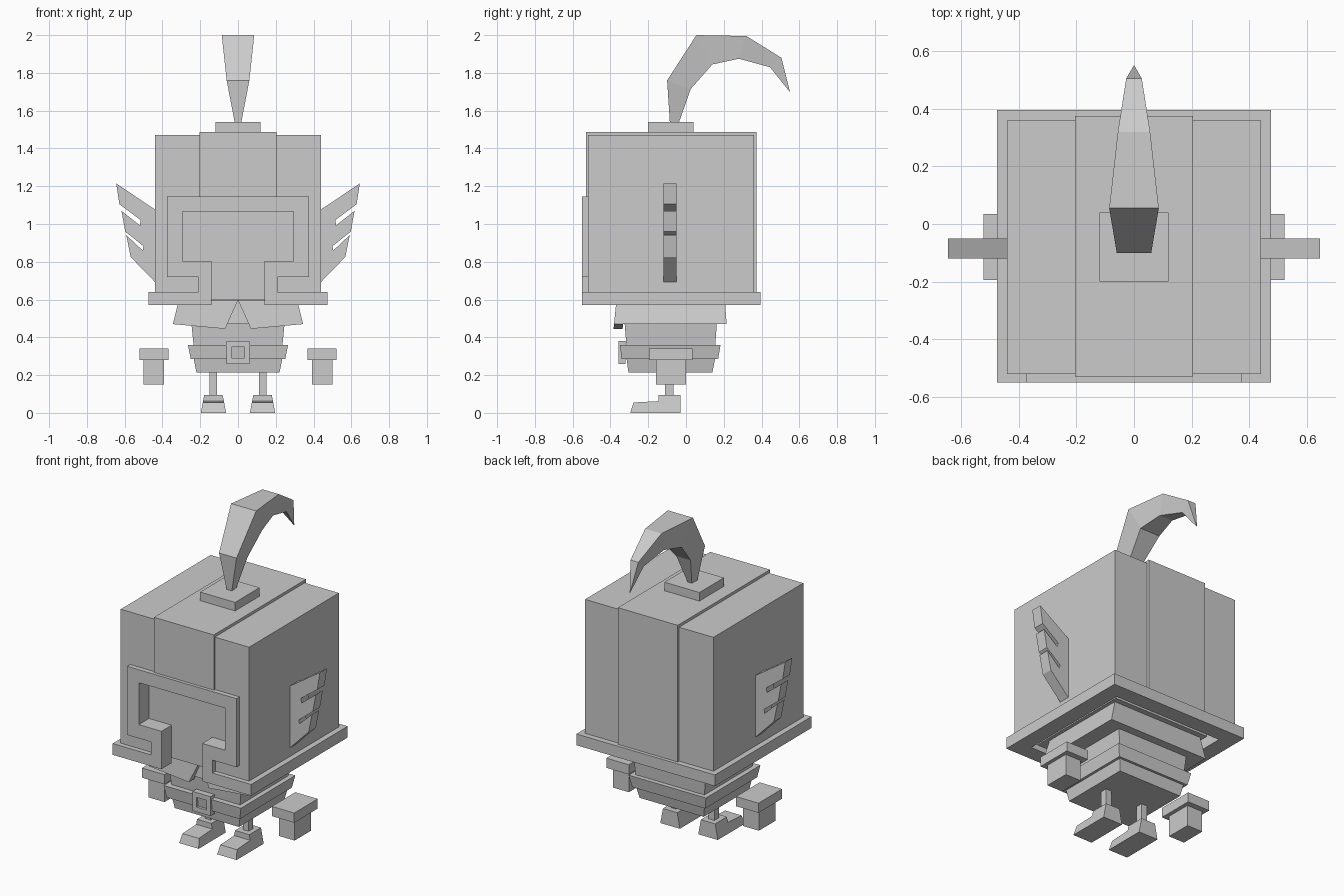
import bpy, bmesh

if "Cube" in bpy.data.objects:
    bpy.data.objects.remove(bpy.data.objects["Cube"])

grey = bpy.data.materials.new("plain grey")
grey.diffuse_color = (0.6, 0.6, 0.6, 1)
grey.use_nodes = True
grey.node_tree.nodes["Principled BSDF"].inputs["Base Color"].default_value = grey.diffuse_color


def finish(name, bm):
    bmesh.ops.recalc_face_normals(bm, faces=bm.faces)
    me = bpy.data.meshes.new(name)
    bm.to_mesh(me)
    bm.free()
    me.materials.append(grey)
    ob = bpy.data.objects.new(name, me)
    bpy.context.collection.objects.link(ob)
    return ob


def loft(name, rings):
    """Join rings of points into a closed solid."""
    bm = bmesh.new()
    loops = [[bm.verts.new(p) for p in r] for r in rings]
    n = len(loops[0])
    for a, b in zip(loops, loops[1:]):
        for i in range(n):
            j = (i + 1) % n
            bm.faces.new((a[i], a[j], b[j], b[i]))
    bm.faces.new(loops[0])
    bm.faces.new(loops[-1])
    return finish(name, bm)


def rect(x0, x1, y0, y1, z):
    return [(x0, y0, z), (x1, y0, z), (x1, y1, z), (x0, y1, z)]


def box(name, x0, x1, y0, y1, z0, z1):
    return loft(name, [rect(x0, x1, y0, y1, z0), rect(x0, x1, y0, y1, z1)])


def prism_xz(name, pts, y0, y1):
    return loft(name, [[(x, y, z) for x, z in pts] for y in (y0, y1)])


def prism_yz(name, pts, x0, x1):
    return loft(name, [[(x, y, z) for y, z in pts] for x in (x0, x1)])


def mirrored(pts):
    """Complete a left-right symmetric outline from its right half."""
    return pts + [(-x, z) for x, z in reversed(pts)]


# Helmet shell, open below and at the face
opening = [(.14, .57), (.14, .805), (.295, .805), (.295, 1.065)]
box("helmet_back", -.44, .44, .295, .36, .6, 1.47)
box("helmet_top", -.44, .44, -.52, .36, 1.40, 1.47)
prism_xz("helmet_front", mirrored([(.44, 1.47), (.44, .57)] + opening), -.52, -.45)
prism_xz("face_frame", mirrored([(.375, 1.145), (.375, .72), (.21, .72), (.21, .57)]
                                + opening), -.55, -.515)

# Raised band over the front, top and back of the helmet
prism_yz("helmet_band", [(-.53, 1.13), (-.53, 1.487), (.374, 1.487), (.374, .62),
                         (.34, .62), (.34, 1.45), (-.5, 1.45), (-.5, 1.13)], -.205, .205)

# Rim around the bottom of the helmet
box("rim_back", -.475, .475, .295, .395, .57, .64)

# Head inside the helmet
box("head", -.335, .335, -.445, .24, .6, 1.41)

# Plume and its base
box("plume_base", -.12, .12, -.2, .04, 1.48, 1.54)
stations = [(-.085, 1.53, -.04, 1.53, .016), (-.1, 1.76, .025, 1.715, .06),
            (.055, 2.0, .14, 1.845, .086), (.32, 1.995, .28, 1.875, .056),
            (.505, 1.88, .445, 1.83, .027), (.55, 1.70, .549, 1.70, .001)]
loft("plume", [[(-w, a, b), (w, a, b), (w * .8, c, d), (-w * .8, c, d)]
               for a, b, c, d, w in stations])

# Torso layers, widening upward
def layer(name, z0, hx0, f0, b0, z1, hx1, f1, b1):
    loft(name, [rect(-hx0, hx0, f0, b0, z0), rect(-hx1, hx1, f1, b1, z1)])


layer("skirt", .215, .22, -.305, .14, .29, .235, -.315, .155)
layer("belt", .285, .25, -.34, .17, .36, .265, -.35, .183)
layer("belly", .355, .235, -.315, .155, .475, .247, -.325, .163)
layer("collar", .47, .345, -.345, .215, .61, .31, -.335, .205)

# Buckle: square frame with a sunken centre
for x0, x1, z0, z1 in [(-.062, .062, .35, .38), (-.062, .062, .26, .29),
                       (-.062, -.034, .29, .35), (.034, .062, .29, .35)]:
    box("buckle_side", x0, x1, -.357, -.32, z0, z1)

wing = [(.43, 1.07), (.645, 1.215), (.628, 1.105), (.515, 1.02), (.52, .993),
        (.617, 1.07), (.597, .96), (.5, .882), (.505, .86), (.592, .942),
        (.568, .825), (.43, .683)]
shoe = [(-.295, 0), (-.278, .055), (-.145, .062), (-.145, .095), (-.03, .095), (-.03, 0)]

# Paired parts
for s, side in ((1, "right"), (-1, "left")):
    def pair_box(name, x0, x1, *rest):
        return box(side + "_" + name, min(s * x0, s * x1), max(s * x0, s * x1), *rest)

    pair_box("helmet_side", .375, .44, -.52, .36, .6, 1.47)
    pair_box("rim_side", .375, .475, -.55, .395, .57, .64)
    pair_box("rim_front", .14, .475, -.55, -.45, .57, .64)
    prism_xz(side + "_wing", [(s * x, z) for x, z in wing], -.12, -.05)

    # Collar lapel
    loft(side + "_lapel", [[(s * x, y - (.6 - z) * .1, z) for x, z in
                            [(0, .597), (.068, .445), (.345, .47), (.312, .6)]]
                           for y in (-.368, -.32)])

    # Floating hand with cuff
    pair_box("cuff", .368, .522, -.195, .035, .28, .34)
    pair_box("hand", .392, .5, -.16, 0, .15, .285)

    # Leg and shoe
    pair_box("leg", .11, .15, -.11, -.065, .09, .22)
    half = lambda z: .067 - .19 * z
    loft(side + "_shoe", [[(s * .13 + k * half(z), y, z) for y, z in shoe]
                          for k in (-1, 1)])
